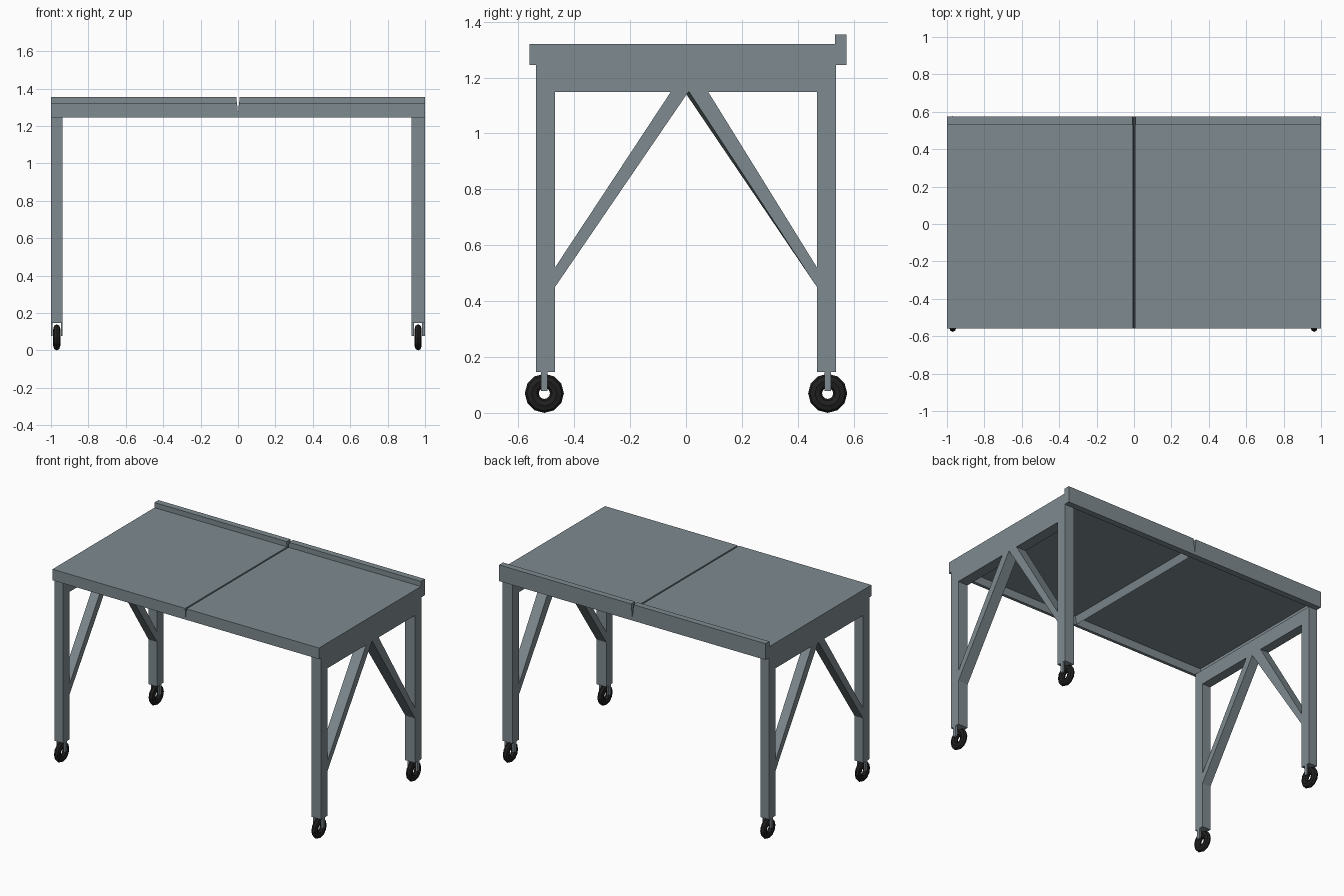
import bpy, bmesh, math
from mathutils import Vector

cube = bpy.data.objects.get("Cube")
if cube:
    bpy.data.objects.remove(cube, do_unlink=True)


def material(name, rgb, rough):
    m = bpy.data.materials.new(name)
    m.use_nodes = True
    m.diffuse_color = (*rgb, 1)
    bsdf = m.node_tree.nodes["Principled BSDF"]
    bsdf.inputs["Base Color"].default_value = (*rgb, 1)
    bsdf.inputs["Roughness"].default_value = rough
    return m


STEEL = material("grey steel", (0.21, 0.257, 0.278), 0.6)
RUBBER = material("black rubber", (0.014, 0.014, 0.014), 0.7)


def add_object(name, bm, mat):
    bmesh.ops.recalc_face_normals(bm, faces=bm.faces)
    mesh = bpy.data.meshes.new(name)
    bm.to_mesh(mesh)
    bm.free()
    mesh.materials.append(mat)
    ob = bpy.data.objects.new(name, mesh)
    bpy.context.collection.objects.link(ob)


def loft(name, start, end):
    """Closed steel solid between two matching outlines."""
    bm = bmesh.new()
    a = [bm.verts.new(p) for p in start]
    b = [bm.verts.new(p) for p in end]
    bm.faces.new(a)
    bm.faces.new(b[::-1])
    n = len(a)
    for i in range(n):
        j = (i + 1) % n
        bm.faces.new((a[j], a[i], b[i], b[j]))
    add_object(name, bm, STEEL)


def side_prism(name, outline, x0, x1, inner=None):
    """Solid from a y-z outline, with an optional different inner outline."""
    loft(name, [(x0, y, z) for y, z in outline],
         [(x1, y, z) for y, z in (inner or outline)])


def front_prism(name, outline, y0, y1):
    """Solid from an x-z outline."""
    loft(name, [(x, y0, z) for x, z in outline], [(x, y1, z) for x, z in outline])


def wheel(name, centre, segments=12, sides=8):
    """Chunky ring-shaped tyre with an open hub."""
    bm = bmesh.new()
    rings = []
    for i in range(segments):
        t = 2 * math.pi * i / segments
        ring = []
        for j in range(sides):
            p = 2 * math.pi * j / sides
            r = 0.045 + 0.025 * math.cos(p)
            offset = Vector((0.019 * math.sin(p), r * math.sin(t), r * math.cos(t)))
            ring.append(bm.verts.new(Vector(centre) + offset))
        rings.append(ring)
    for i in range(segments):
        a, b = rings[i], rings[(i + 1) % segments]
        for j in range(sides):
            k = (j + 1) % sides
            bm.faces.new((a[j], a[k], b[k], b[j]))
    add_object(name, bm, RUBBER)


# Table top: two shallow trays, open below, meeting in a V-shaped seam
UNDER, SEAM, SHEET, TOP, LIP = 1.245, 1.262, 1.30, 1.32, 1.355
FRONT, LIP_FRONT, BACK, SKIRT = -0.56, 0.533, 0.575, 0.02
SKIRT_BACK = FRONT + SKIRT
for side, s in (("left", 1), ("right", -1)):
    front_prism(f"{side}_top_sheet",
                [(s, SHEET), (s, TOP), (s * 0.005, TOP), (0, SEAM), (0, UNDER + 0.005),
                 (s * 0.014, SHEET)], SKIRT_BACK, LIP_FRONT)
    front_prism(f"{side}_front_skirt",
                [(s, UNDER), (s, TOP), (s * 0.005, TOP), (0, SEAM), (0, UNDER)],
                FRONT, SKIRT_BACK)
    front_prism(f"{side}_back_upstand",
                [(s, UNDER), (s, LIP), (s * 0.009, LIP), (0, SEAM), (0, UNDER)],
                LIP_FRONT, BACK)
    front_prism(f"{side}_side_skirt",
                [(s, UNDER), (s, SHEET), (s * (1 - SKIRT), SHEET), (s * (1 - SKIRT), UNDER)],
                SKIRT_BACK, LIP_FRONT)

# End frames: legs and rail in one arch, two diagonal braces, two casters
LEG_OUT, LEG_IN, FOOT, RAIL = 0.537, 0.469, 0.147, 1.148
arch = [(-LEG_OUT, FOOT), (-LEG_OUT, UNDER), (LEG_OUT, UNDER), (LEG_OUT, FOOT),
        (LEG_IN, FOOT), (LEG_IN, RAIL), (-LEG_IN, RAIL), (-LEG_IN, FOOT)]
front_brace = [(-LEG_IN, 0.45), (-LEG_IN, 0.52), (-0.055, RAIL), (0.008, RAIL)]
back_brace = [(LEG_IN, 0.45), (LEG_IN, 0.52), (0.08, RAIL), (0.012, RAIL)]
back_inner = back_brace[:3] + [(-0.004, RAIL)]

for side, outer, inner, axle in (("left", 1, 0.927, 0.963), ("right", -1, -0.937, -0.969)):
    side_prism(f"{side}_leg_frame", arch, outer, inner)
    side_prism(f"{side}_front_brace", front_brace, outer, inner)
    side_prism(f"{side}_back_brace", back_brace, outer, inner, back_inner)
    for end, y in (("front", -0.507), ("back", 0.507)):
        wheel(f"{side}_{end}_wheel", (axle, y, 0.07))
        prong = [(y - 0.012, 0.078), (y + 0.012, 0.078), (y + 0.012, FOOT), (y - 0.012, FOOT)]
        for label, d, face in (("outer", outer, outer), ("inner", -outer, inner)):
            side_prism(f"{side}_{end}_{label}_fork", prong, axle + d * 0.022, face)
